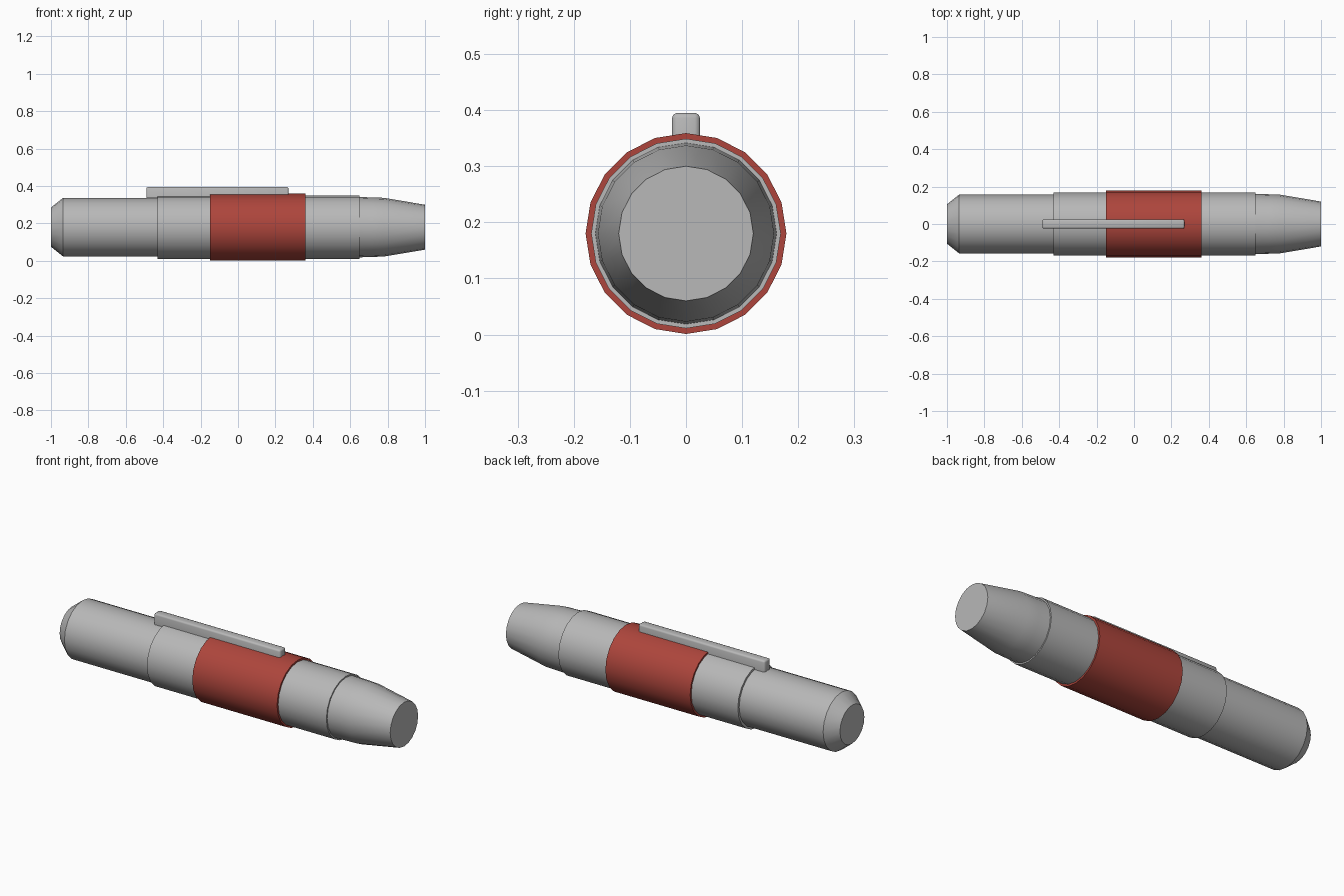
import bpy
import bmesh
from math import radians, cos, sin, tau

cube = bpy.data.objects.get("Cube")
if cube:
    bpy.data.objects.remove(cube, do_unlink=True)

AXIS_Z = 0.18
SIDES = 20


def material(name, rgb):
    m = bpy.data.materials.new(name)
    m.use_nodes = True
    m.diffuse_color = (*rgb, 1)
    m.node_tree.nodes["Principled BSDF"].inputs["Base Color"].default_value = (*rgb, 1)
    return m


grey = material("light_grey", (0.48, 0.48, 0.48))
red = material("brick_red", (0.42, 0.06, 0.045))


def finish(name, bm, mat, angle):
    bmesh.ops.recalc_face_normals(bm, faces=bm.faces)
    mesh = bpy.data.meshes.new(name)
    bm.to_mesh(mesh)
    bm.free()
    mesh.materials.append(mat)
    obj = bpy.data.objects.new(name, mesh)
    bpy.context.collection.objects.link(obj)
    bpy.ops.object.select_all(action="DESELECT")
    obj.select_set(True)
    bpy.context.view_layer.objects.active = obj
    bpy.ops.object.shade_smooth_by_angle(angle=radians(angle))
    return obj


def lathe(name, profile, mat):
    """Capped solid turned around the x axis from (x, radius) points."""
    bm = bmesh.new()
    rings = [[bm.verts.new((x, r * sin(tau * i / SIDES), AXIS_Z + r * cos(tau * i / SIDES)))
              for i in range(SIDES)] for x, r in profile]
    for a, b in zip(rings, rings[1:]):
        for i in range(SIDES):
            j = (i + 1) % SIDES
            bm.faces.new((a[i], a[j], b[j], b[i]))
    bm.faces.new(rings[0])
    bm.faces.new(rings[-1])
    return finish(name, bm, mat, 30)


# Barrel with chamfered end, wider sleeve, coloured band and tapered tip
lathe("rear_barrel", [(-1, 0.105), (-0.935, 0.157), (-0.42, 0.157)], grey)
lathe("sleeve", [(-0.43, 0.169), (0.65, 0.169)], grey)
lathe("grip_band", [(-0.15, 0.179), (0.36, 0.179)], red)
lathe("tapered_tip", [(0.64, 0.162), (0.66, 0.161), (0.72, 0.159), (0.78, 0.157), (1, 0.12)], grey)

# Clip bar lying along the top, with softened edges
bm = bmesh.new()
bmesh.ops.create_cube(bm, size=1)
for v in bm.verts:
    v.co.x = -0.11 + v.co.x * 0.76
    v.co.y *= 0.05
    v.co.z = 0.335 if v.co.z < 0 else 0.395
edges = [e for e in bm.edges if max(v.co.z for v in e.verts) > 0.39]
bmesh.ops.bevel(bm, geom=edges, offset=0.009, segments=2, profile=0.5, affect="EDGES")
finish("clip", bm, grey, 50)
